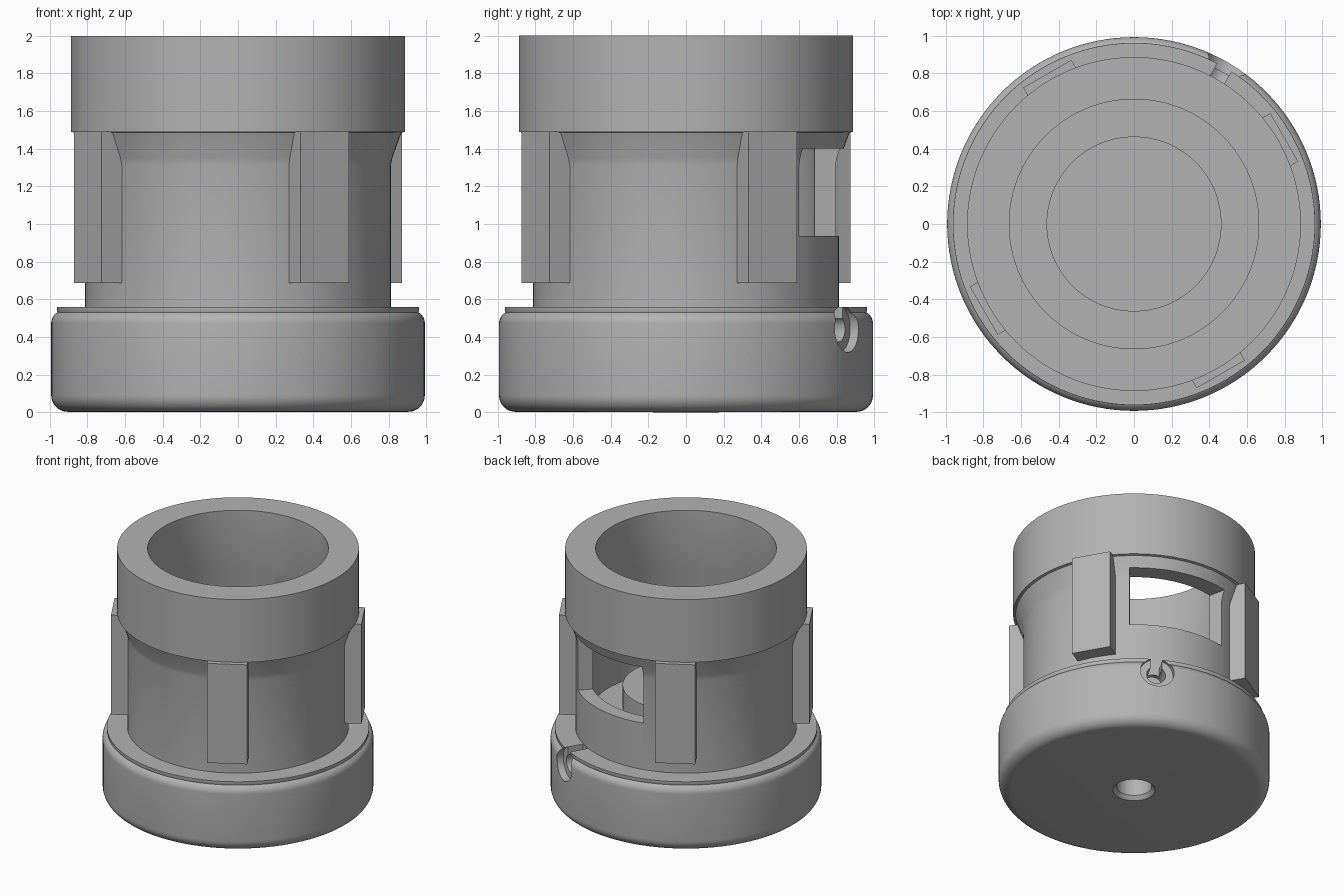
import bpy, bmesh, math
from mathutils import Matrix

SEGMENTS = 128

if "Cube" in bpy.data.objects:
    bpy.data.objects.remove(bpy.data.objects["Cube"], do_unlink=True)

grey = bpy.data.materials.new("neutral grey")
grey.use_nodes = True
grey.diffuse_color = (0.45, 0.45, 0.45, 1)
grey.node_tree.nodes["Principled BSDF"].inputs["Base Color"].default_value = grey.diffuse_color


def finish(name, bm):
    bmesh.ops.recalc_face_normals(bm, faces=bm.faces)
    mesh = bpy.data.meshes.new(name)
    bm.to_mesh(mesh)
    bm.free()
    mesh.materials.append(grey)
    ob = bpy.data.objects.new(name, mesh)
    bpy.context.collection.objects.link(ob)
    return ob


def lathe(name, profile):
    """Spin a (radius, height) profile that starts and ends on the axis."""
    bm = bmesh.new()
    verts = [bm.verts.new((r, 0, z)) for r, z in profile]
    edges = [bm.edges.new(pair) for pair in zip(verts, verts[1:])]
    bmesh.ops.spin(bm, geom=verts + edges, cent=(0, 0, 0), axis=(0, 0, 1),
                   angle=math.tau, steps=SEGMENTS)
    bmesh.ops.remove_doubles(bm, verts=bm.verts, dist=1e-4)
    return finish(name, bm)


def box(name, angle, r0, r1, width, z0, z1):
    """Box lying along a radius at the given angle."""
    bm = bmesh.new()
    m = (Matrix.Rotation(math.radians(angle), 4, "Z")
         @ Matrix.Translation(((r0 + r1) / 2, 0, (z0 + z1) / 2))
         @ Matrix.Diagonal((r1 - r0, width, z1 - z0, 1)))
    bmesh.ops.create_cube(bm, size=1, matrix=m)
    return finish(name, bm)


def radial_rod(name, angle, r0, r1, radius, z):
    """Horizontal cylinder pointing outwards at the given angle."""
    bm = bmesh.new()
    m = (Matrix.Rotation(math.radians(angle), 4, "Z")
         @ Matrix.Translation(((r0 + r1) / 2, 0, z))
         @ Matrix.Rotation(math.pi / 2, 4, "Y"))
    bmesh.ops.create_cone(bm, cap_ends=True, segments=48, radius1=radius,
                          radius2=radius, depth=r1 - r0, matrix=m)
    return finish(name, bm)


def sector(name, start, end, r0, r1, z0, z1, steps=24):
    """Solid ring sector."""
    bm = bmesh.new()
    angles = [math.radians(start + (end - start) * i / steps) for i in range(steps + 1)]
    outline = [(r1 * math.cos(a), r1 * math.sin(a)) for a in angles]
    outline += [(r0 * math.cos(a), r0 * math.sin(a)) for a in reversed(angles)]
    face = bm.faces.new([bm.verts.new((x, y, z0)) for x, y in outline])
    top = bmesh.ops.extrude_face_region(bm, geom=[face])["geom"]
    bmesh.ops.translate(bm, vec=(0, 0, z1 - z0),
                        verts=[v for v in top if isinstance(v, bmesh.types.BMVert)])
    return finish(name, bm)


def cut(ob, cutters):
    for c in cutters:
        mod = ob.modifiers.new(c.name, "BOOLEAN")
        mod.operation, mod.solver, mod.object = "DIFFERENCE", "EXACT", c
    deps = bpy.context.evaluated_depsgraph_get()
    mesh = bpy.data.meshes.new_from_object(ob.evaluated_get(deps))
    ob.modifiers.clear()
    ob.data = mesh
    for c in cutters:
        bpy.data.objects.remove(c, do_unlink=True)


def smooth(ob):
    bpy.ops.object.select_all(action="DESELECT")
    ob.select_set(True)
    bpy.context.view_layer.objects.active = ob
    bpy.ops.object.shade_smooth_by_angle(angle=math.radians(25))


def fillet(cr, cz, radius, start, end, steps=8):
    angles = [math.radians(start + (end - start) * i / steps) for i in range(steps + 1)]
    return [(cr + radius * math.cos(a), cz + radius * math.sin(a)) for a in angles]


# Hollow body: blind hole below, rounded base, flared wall, top ring, bore, centre post
body = lathe("body", [
    (0, 0.5), (0.13, 0.5), (0.13, 0.03), (0.155, 0),
    *fillet(0.905, 0.09, 0.088, -90, 0),
    *fillet(0.925, 0.472, 0.068, 0, 60),
    (0.962, 0.54), (0.962, 0.56), (0.812, 0.56), (0.812, 1.31),
    (0.82, 1.35), (0.868, 1.485), (0.887, 1.49),
    (0.887, 2), (0.663, 2), (0.663, 1.53), (0.70, 1.4),
    (0.70, 0.68), (0.465, 0.68), (0.465, 0.895), (0, 0.895)])

# Side window, and the screw recess with its slot in the base
cut(body, [
    sector("window_cutter", 47.7, 102.3, 0.55, 1.1, 0.935, 1.4),
    radial_rod("recess_cutter", 60, 0.935, 1.2, 0.125, 0.443),
    radial_rod("screw_hole_cutter", 60, 0.78, 1.0, 0.07, 0.443),
    box("slot_cutter", 60, 0.815, 1.1, 0.085, 0.443, 0.7)])
smooth(body)

# Four flat guide blocks around the wall
for i, angle in enumerate((30, 120, 210, 300)):
    box(f"guide_block_{i + 1}", angle, 0.76, 0.922, 0.296, 0.687, 1.492)
